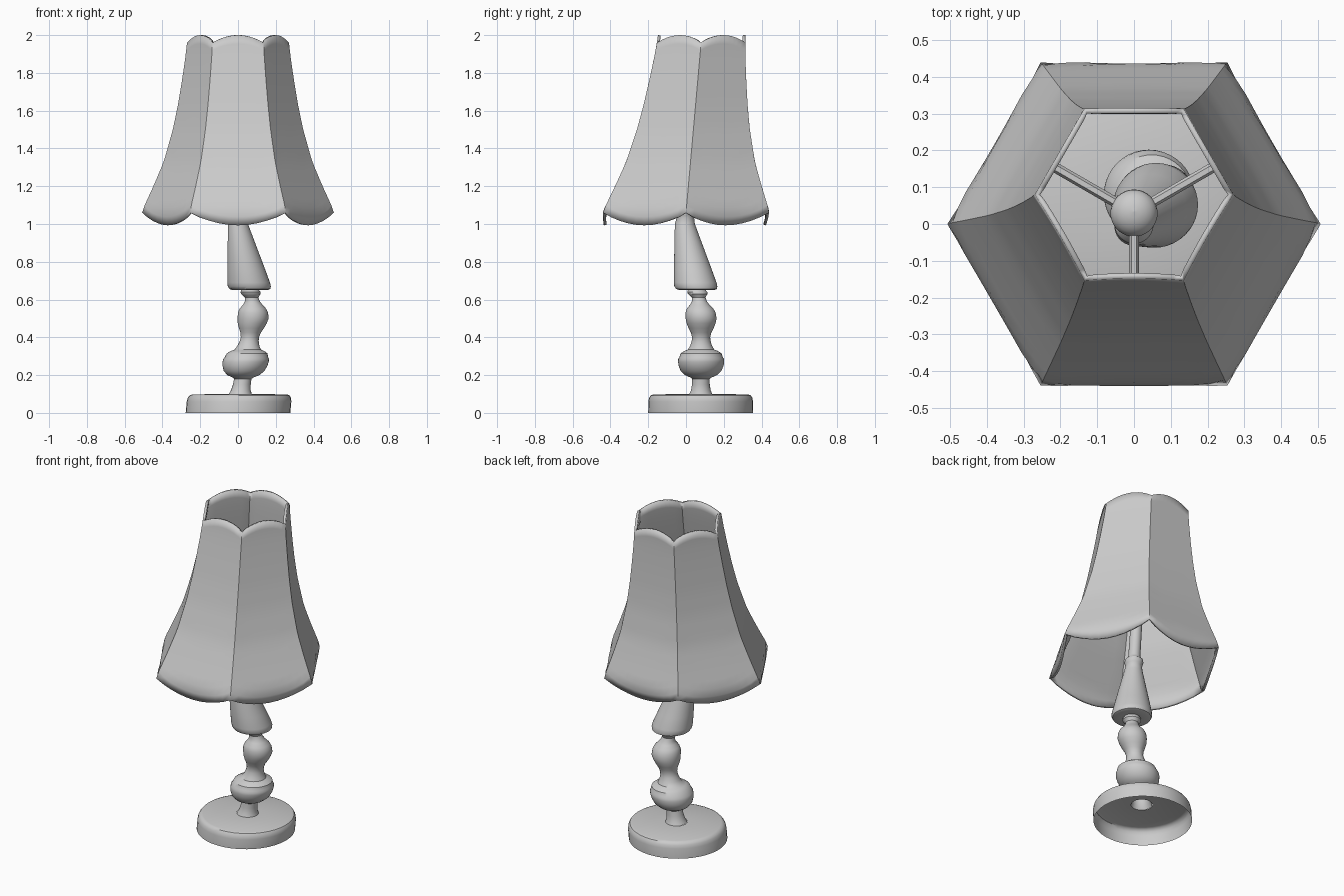
import bpy, math
from mathutils import Vector

if "Cube" in bpy.data.objects:
    bpy.data.objects.remove(bpy.data.objects["Cube"])


def finish(name, verts, faces, angle=35):
    me = bpy.data.meshes.new(name)
    me.from_pydata(verts, [], faces)
    me.update()
    ob = bpy.data.objects.new(name, me)
    bpy.context.collection.objects.link(ob)
    bpy.ops.object.select_all(action='DESELECT')
    ob.select_set(True)
    bpy.context.view_layer.objects.active = ob
    bpy.ops.object.shade_smooth_by_angle(angle=math.radians(angle))
    return ob


def interp(table, z):
    if z <= table[0][0]:
        return table[0][1]
    for (a, u), (b, v) in zip(table, table[1:]):
        if z <= b:
            return u + (v - u) * (z - a) / (b - a)
    return table[-1][1]


# crooked centre line of the lamp, x and y against height
AXIS_X = [(0, .003), (.1, .012), (.25, .037), (.5, .08), (.58, .078), (.67, .06), (1.0, 0), (2, 0)]
AXIS_Y = [(0, .077), (.25, .08), (.5, .08), (.6, .07), (.67, .052), (1.0, -.006), (1.07, 0), (1.96, .08)]


def lathe(name, profile, n=40):
    verts, faces = [], []
    for r, z in profile:
        cx, cy = interp(AXIS_X, z), interp(AXIS_Y, z)
        for i in range(n):
            a = 2 * math.pi * i / n
            verts.append((cx + r * math.cos(a), cy + r * math.sin(a), z))
    for j in range(len(profile) - 1):
        for i in range(n):
            k = (i + 1) % n
            faces.append((j * n + i, j * n + k, (j + 1) * n + k, (j + 1) * n + i))
    return finish(name, verts, faces)


# hollow round foot, open underneath
foot = lathe("foot", [(.277, 0), (.277, .06), (.273, .08), (.264, .093), (.25, .098), (.06, .1)])
foot.location.x = -.003

# turned lower stem with two bulbs
lathe("lower_stem", [
    (.061, .1), (.052, .12), (.047, .15), (.046, .18), (.055, .187), (.085, .2), (.108, .222),
    (.119, .25), (.122, .27), (.121, .285), (.115, .295), (.108, .315), (.088, .328), (.07, .335), (.058, .355),
    (.05, .38), (.048, .4), (.054, .425), (.066, .448), (.077, .475), (.082, .5), (.08, .53),
    (.07, .552), (.052, .572), (.04, .59), (.036, .61), (.043, .62), (.052, .63), (.053, .64),
    (.047, .65), (.044, .665)])

# leaning cone with collar and thin neck up to the hub
lathe("upper_stem", [
    (.044, .654), (.095, .651), (.108, .656), (.114, .67), (.113, .69), (.1, .76), (.053, 1.0),
    (.046, 1.035), (.05, 1.045), (.053, 1.06), (.05, 1.075), (.04, 1.085), (.034, 1.1),
    (.032, 1.36)])

# rounded hub carrying the spokes
HUB_Z = 1.4
lathe("hub", [(max(.0005, .064 * math.cos(math.radians(d))), HUB_Z + .05 * math.sin(math.radians(d)))
              for d in range(-90, 91, 15)])

# six-sided flared shade with scalloped rims
SHADE_R = [(.99, .495), (1.03, .505), (1.065, .508), (1.08, .503), (1.2, .448), (1.33, .393), (1.5, .345),
           (1.63, .318), (1.757, .297), (1.88, .279), (1.96, .27), (2.0, .268)]
SEG, ROWS = 10, 22
verts, faces = [], []
for j in range(ROWS + 1):
    t = j / ROWS
    for side in range(6):
        a0, a1 = math.radians(60 * side), math.radians(60 * side + 60)
        for s in range(SEG):
            f = s / SEG
            bump = 1 - (2 * f - 1) ** 2
            lo, hi = 1.06 - .067 * bump, 1.96 + .04 * bump
            z = lo + (hi - lo) * t
            p = Vector((math.cos(a0), math.sin(a0))).lerp(Vector((math.cos(a1), math.sin(a1))), f)
            r = interp(SHADE_R, z)
            verts.append((p.x * r, p.y * r + .08 * (z - 1.06) / .9, z))
N = 6 * SEG
for j in range(ROWS):
    for i in range(N):
        k = (i + 1) % N
        faces.append((j * N + i, j * N + k, (j + 1) * N + k, (j + 1) * N + i))
shade = finish("shade", verts, faces)
mod = shade.modifiers.new("thickness", 'SOLIDIFY')
mod.thickness = .015
mod.offset = -1

# three spokes from the hub to the middle of alternate panels
centre = Vector((0, .03, HUB_Z))
reach = interp(SHADE_R, HUB_Z) * math.cos(math.pi / 6) - .008
for name, deg in (("spoke_front", -90), ("spoke_left", 150), ("spoke_right", 30)):
    d = Vector((math.cos(math.radians(deg)), math.sin(math.radians(deg)), 0))
    side = Vector((-d.y, d.x, 0))
    ring = [(math.cos(math.radians(a)) * .014, math.sin(math.radians(a)) * .014) for a in range(0, 360, 60)]
    v = [centre + d * q + side * u + Vector((0, 0, w)) for q in (.02, reach) for u, w in ring]
    f = [(i, (i + 1) % 6, 6 + (i + 1) % 6, 6 + i) for i in range(6)]
    f += [tuple(range(5, -1, -1)), tuple(range(6, 12))]
    finish(name, v, f)
